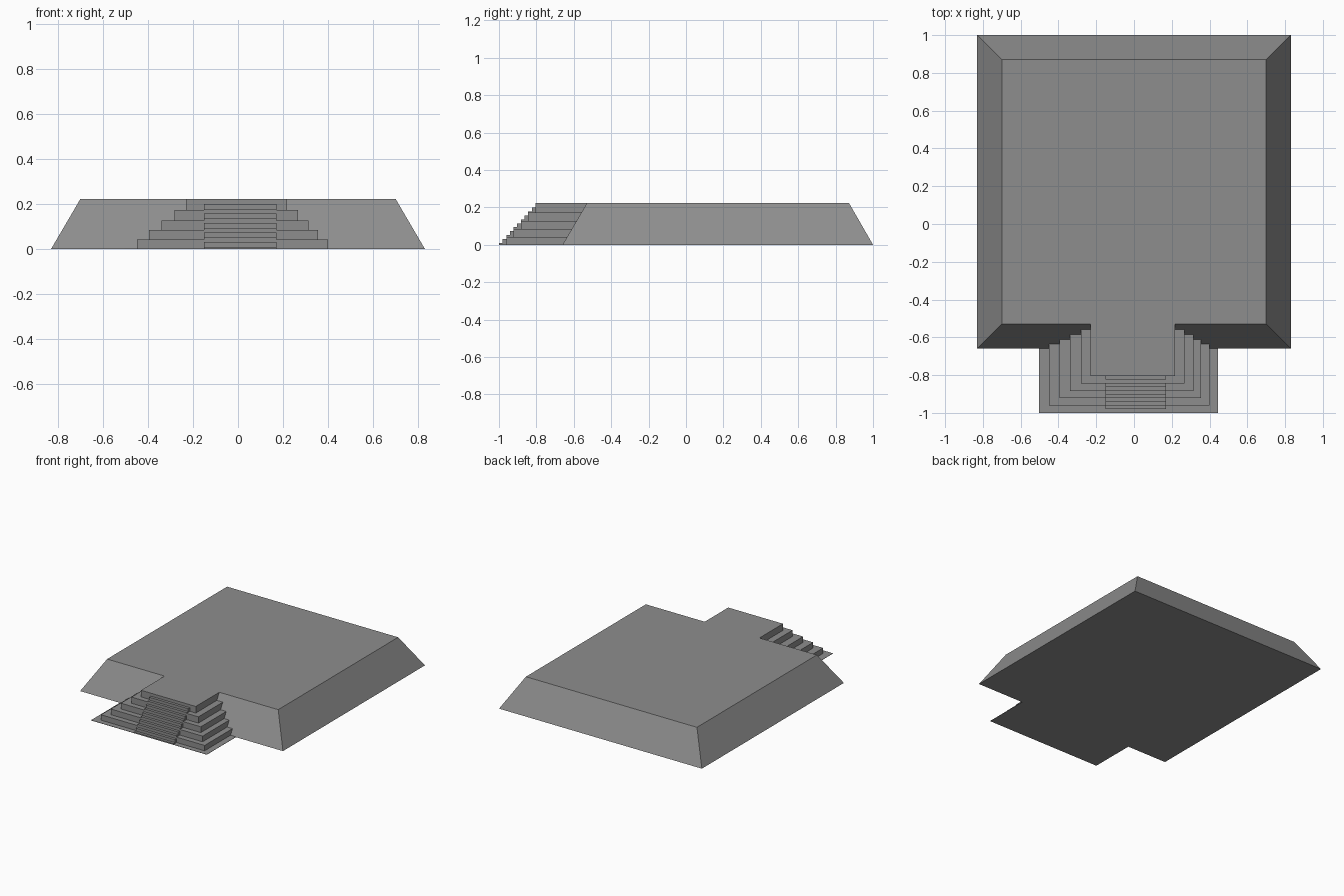
import bpy, bmesh

if "Cube" in bpy.data.objects:
    bpy.data.objects.remove(bpy.data.objects["Cube"])

TOP = 0.222          # platform height
BACK = -0.45         # how far the steps run into the platform before merging

stone = bpy.data.materials.new("grey stone")
stone.diffuse_color = (0.27, 0.27, 0.27, 1)
stone.use_nodes = True
stone.node_tree.nodes["Principled BSDF"].inputs["Base Color"].default_value = stone.diffuse_color


def solid(name, bottom, top, height):
    """Block between two rectangles (x0, x1, y0, y1) at z = 0 and z = height."""
    bm = bmesh.new()
    rings = []
    for (x0, x1, y0, y1), z in ((bottom, 0), (top, height)):
        rings.append([bm.verts.new((x, y, z))
                      for x, y in ((x0, y0), (x1, y0), (x1, y1), (x0, y1))])
    low, high = rings
    bm.faces.new(low[::-1])
    bm.faces.new(high)
    for i in range(4):
        j = (i + 1) % 4
        bm.faces.new((low[i], low[j], high[j], high[i]))
    mesh = bpy.data.meshes.new(name)
    bm.to_mesh(mesh)
    bm.free()
    mesh.materials.append(stone)
    obj = bpy.data.objects.new(name, mesh)
    bpy.context.collection.objects.link(obj)
    return obj


def block(name, x0, x1, y0, height):
    rect = (x0, x1, y0, BACK)
    return solid(name, rect, rect, height)


# Sloped main platform
platform = solid("platform_with_stairs", (-0.83, 0.83, -0.66, 1.0),
                 (-0.70, 0.70, -0.53, 0.872), TOP)

# Thin ground slab under the stairs
parts = [block("ground_slab", -0.503, 0.445, -1.0, 0.002)]

# Five wide tiers, narrowing upwards
tiers = [(-0.449, 0.400, 0.042), (-0.395, 0.356, 0.084), (-0.340, 0.314, 0.127),
         (-0.281, 0.267, 0.173), (-0.230, 0.218, TOP)]
for i, (x0, x1, z) in enumerate(tiers):
    parts.append(block(f"tier_{i + 1}", x0, x1, -0.961 + 0.039 * i, z))

# Ten narrow centre steps, two per tier
for i in range(10):
    parts.append(block(f"centre_step_{i + 1}", -0.15, 0.17,
                       -1.0 + 0.0195 * i, 0.009 + 0.0212 * i))

# Merge everything into one clean shell
bpy.context.view_layer.objects.active = platform
for part in parts:
    mod = platform.modifiers.new("merge", 'BOOLEAN')
    mod.operation = 'UNION'
    mod.solver = 'EXACT'
    mod.object = part
    bpy.ops.object.modifier_apply(modifier=mod.name)
    bpy.data.objects.remove(part, do_unlink=True)
